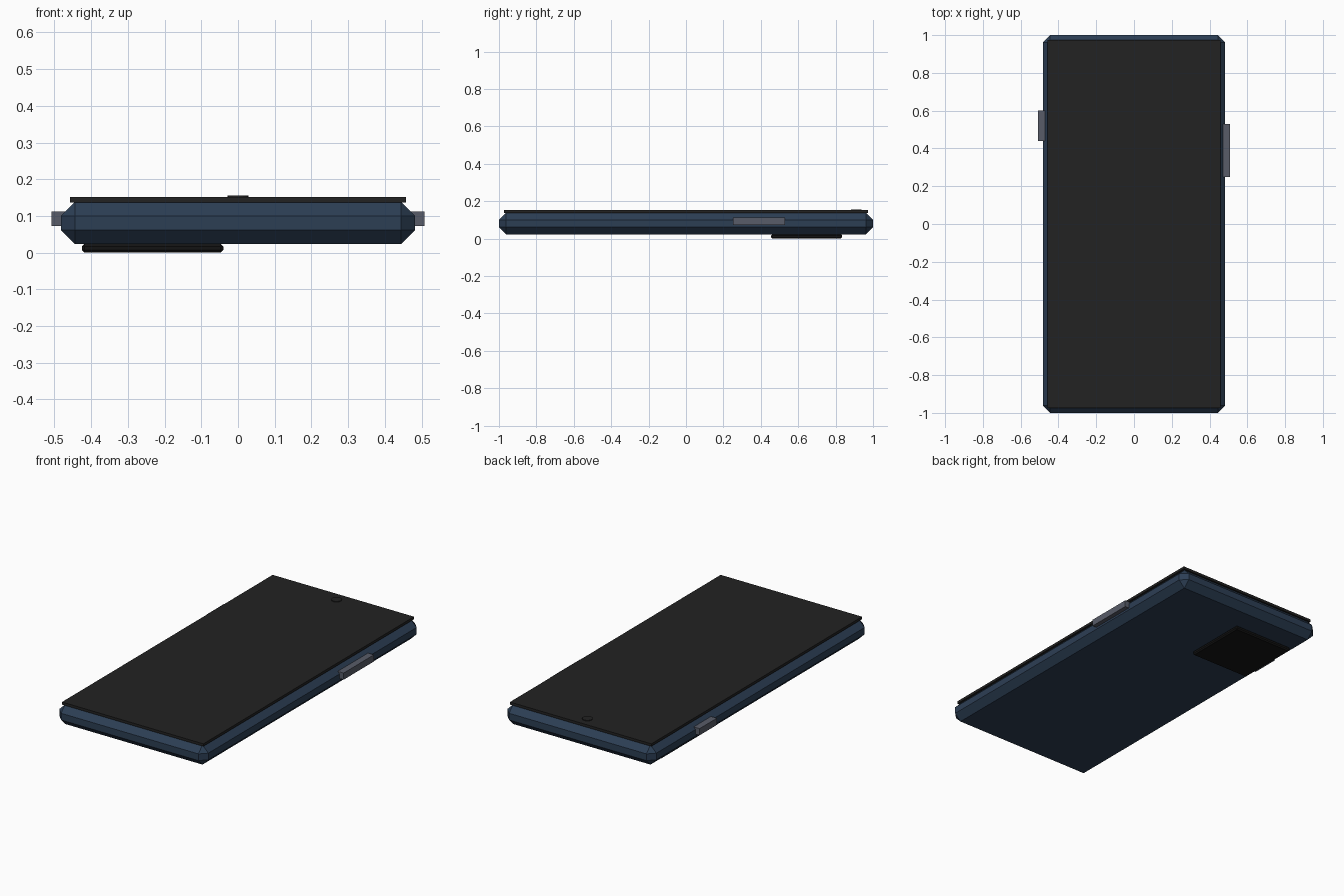
import bpy
import bmesh
from mathutils import Matrix, Vector

cube = bpy.data.objects.get("Cube")
if cube:
    bpy.data.objects.remove(cube, do_unlink=True)


def srgb(level):
    c = level / 255
    return c / 12.92 if c <= 0.04045 else ((c + 0.055) / 1.055) ** 2.4


def material(name, r, g, b):
    colour = (srgb(r), srgb(g), srgb(b), 1)
    mat = bpy.data.materials.new(name)
    mat.use_nodes = True
    mat.diffuse_color = colour
    mat.node_tree.nodes["Principled BSDF"].inputs["Base Color"].default_value = colour
    return mat


def finish(name, bm, mat):
    mesh = bpy.data.meshes.new(name)
    bm.to_mesh(mesh)
    bm.free()
    mesh.materials.append(mat)
    obj = bpy.data.objects.new(name, mesh)
    bpy.context.collection.objects.link(obj)
    return obj


def box(name, low, high, mat, chamfer=0):
    """Box between two corners, with optional flat chamfers on every edge."""
    low, high = Vector(low), Vector(high)
    bm = bmesh.new()
    place = Matrix.Translation((low + high) / 2) @ Matrix.Diagonal((*(high - low), 1))
    bmesh.ops.create_cube(bm, size=1, matrix=place)
    if chamfer:
        bmesh.ops.bevel(bm, geom=bm.edges[:], offset=chamfer, segments=1,
                        profile=0.5, affect='EDGES')
    return finish(name, bm, mat)


navy = material("navy casing", 44, 62, 84)
glass = material("black glass", 34, 34, 34)
black = material("deep black", 20, 20, 20)
grey = material("button grey", 88, 92, 104)

# Chamfered casing and the flat screen on top
box("casing", (-0.482, -1, 0.023), (0.482, 1, 0.138), navy, chamfer=0.038)
box("screen", (-0.457, -0.973, 0.137), (0.457, 0.973, 0.152), glass)

# Small round front camera
bm = bmesh.new()
bmesh.ops.create_cone(bm, cap_ends=True, segments=24, radius1=0.028, radius2=0.028,
                      depth=0.008, matrix=Matrix.Translation((0, 0.91, 0.152)))
finish("front_camera", bm, glass)

# Rear camera block under the casing
box("rear_camera_block", (-0.425, 0.455, 0), (-0.04, 0.835, 0.024), black, chamfer=0.007)

# Side buttons
box("left_button", (0.46, 0.25, 0.073), (0.508, 0.53, 0.112), grey)
box("right_button", (-0.508, 0.44, 0.073), (-0.46, 0.6, 0.112), grey)
